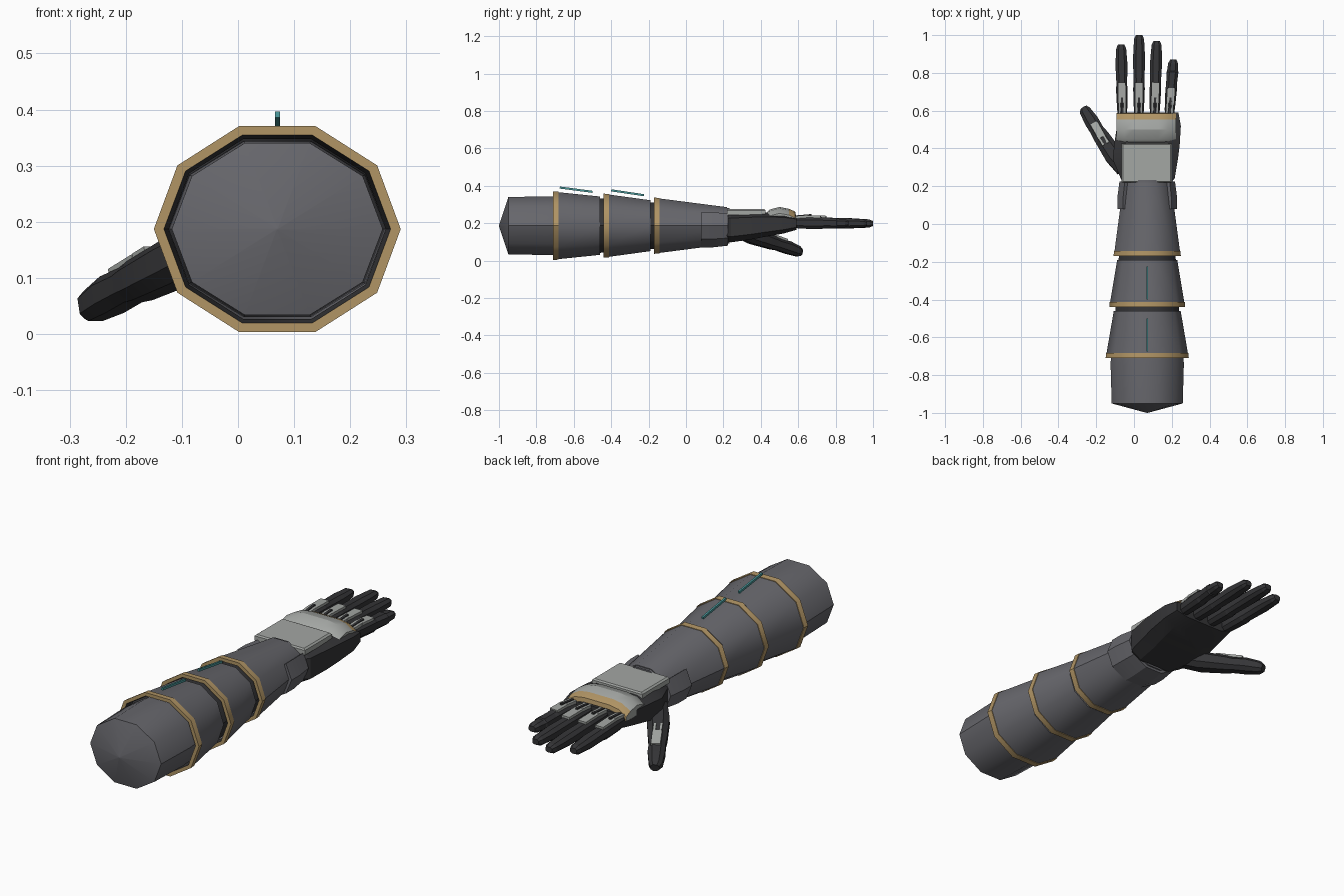
import bpy, bmesh, math
from mathutils import Vector

if "Cube" in bpy.data.objects:
    bpy.data.objects.remove(bpy.data.objects["Cube"])


def material(name, r, g, b):
    m = bpy.data.materials.new(name)
    m.use_nodes = True
    m.diffuse_color = (r, g, b, 1)
    m.node_tree.nodes["Principled BSDF"].inputs["Base Color"].default_value = (r, g, b, 1)
    return m


GREY = material("armour grey", 0.135, 0.135, 0.15)
DARK = material("hand charcoal", 0.035, 0.035, 0.038)
GOLD = material("trim gold", 0.44, 0.30, 0.13)
LIGHT = material("plate light grey", 0.37, 0.385, 0.37)
TEAL = material("strip teal", 0.07, 0.32, 0.33)

AXIS_X, AXIS_Z = 0.07, 0.187
X, Z = Vector((1, 0, 0)), Vector((0, 0, 1))


def loft(name, rings, mats, rule=None, smooth=20, caps=True):
    """Skin a list of equal-length point rings; rule(band, face) picks the material slot."""
    bm = bmesh.new()
    loops = [[bm.verts.new(p) for p in ring] for ring in rings]
    n = len(loops[0])
    for band, (a, b) in enumerate(zip(loops, loops[1:])):
        for i in range(n):
            j = (i + 1) % n
            f = bm.faces.new((a[i], a[j], b[j], b[i]))
            f.material_index = rule(band, f) if rule else 0
    if caps:
        for k, loop in ((0, loops[0]), (len(loops) - 2, loops[-1])):
            f = bm.faces.new(loop)
            f.material_index = rule(k, f) if rule else 0
    bmesh.ops.recalc_face_normals(bm, faces=bm.faces)
    mesh = bpy.data.meshes.new(name)
    bm.to_mesh(mesh)
    bm.free()
    for m in mats:
        mesh.materials.append(m)
    obj = bpy.data.objects.new(name, mesh)
    bpy.context.collection.objects.link(obj)
    bpy.ops.object.select_all(action="DESELECT")
    obj.select_set(True)
    bpy.context.view_layer.objects.active = obj
    bpy.ops.object.shade_smooth_by_angle(angle=math.radians(smooth))
    return obj


def decagon(y, rx, rz):
    return [(AXIS_X + rx * math.cos(k * math.pi / 5), y, AXIS_Z + rz * math.sin(k * math.pi / 5))
            for k in range(10)]


def octagon(c, w, h, side=X, up=Z, cut=0.5):
    """Chamfered rectangle of half width w and half height h."""
    corners = [(1, -cut), (1, cut), (cut, 1), (-cut, 1), (-1, cut), (-1, -cut), (-cut, -1), (cut, -1)]
    return [Vector(c) + side * (w * u) + up * (h * v) for u, v in corners]


def slab(name, a, b, w, t, mat, up=Z):
    """Thin bar from a to b."""
    a, b = Vector(a), Vector(b)
    side = (b - a).cross(up).normalized()
    nor = side.cross(b - a).normalized()
    ring = lambda p: [p + side * (w / 2 * u) + nor * (t / 2 * v)
                      for u, v in ((1, -1), (1, 1), (-1, 1), (-1, -1))]
    return loft(name, [ring(a), ring(b)], [mat])


# Upper arm with a shallow pointed end, and the inner sleeve running to the wrist
loft("upper_arm", [decagon(-1.0, 0.002, 0.002), decagon(-0.95, 0.188, 0.161),
                   decagon(-0.74, 0.194, 0.165), decagon(-0.68, 0.19, 0.163)], [GREY], smooth=40)
loft("inner_sleeve", [decagon(-0.7, 0.18, 0.155), decagon(-0.44, 0.168, 0.152),
                      decagon(-0.17, 0.15, 0.13), decagon(0.1, 0.12, 0.09)], [DARK], smooth=40)


# Overlapping forearm shells, each flared at its gold rim
def shell(name, y0, y1, front, back):
    (rx, rz), (bx, bz) = front, back
    rings = [decagon(y0 + 0.04, rx - 0.026, rz - 0.024), decagon(y0, rx - 0.018, rz - 0.017),
             decagon(y0, rx, rz), decagon(y0 + 0.028, rx - 0.002, rz - 0.002),
             decagon(y0 + 0.028, rx - 0.005, rz - 0.005), decagon(y1, bx, bz),
             decagon(y1, bx - 0.015, bz - 0.015)]
    slots = (2, 1, 1, 1, 0, 0)
    loft(name, rings, [GREY, GOLD, DARK], lambda k, f: slots[k], smooth=40, caps=False)


shell("forearm_shell_rear", -0.71, -0.46, (0.22, 0.193), (0.177, 0.164))
shell("forearm_shell_middle", -0.44, -0.19, (0.201, 0.18), (0.159, 0.143))
shell("forearm_shell_front", -0.17, 0.22, (0.178, 0.158), (0.125, 0.104))


# Wrist cuff: side and underside plates, leaving the top open
def cuff_ring(y, rx, rz, inner):
    angles = [math.radians(a) for a in (36, 0, -36, -72, -108, -144, -180, -216)]
    ring = [(AXIS_X + rx * math.cos(a), y, AXIS_Z + rz * math.sin(a)) for a in angles]
    back = [(AXIS_X + (rx - inner) * math.cos(a), y, AXIS_Z + (rz - inner) * math.sin(a))
            for a in reversed(angles)]
    return ring + back


loft("wrist_cuff", [cuff_ring(0.08, 0.158, 0.122, 0.03), cuff_ring(0.14, 0.158, 0.122, 0.035),
                    cuff_ring(0.225, 0.147, 0.112, 0.04)], [GREY], smooth=15)
loft("wrist_core", [decagon(0.18, 0.122, 0.1), decagon(0.232, 0.122, 0.1)], [GREY], smooth=40)

# Teal light strips floating above the shells
for name, a, b in (("light_strip_rear", (-0.675, 0.391), (-0.5, 0.368)),
                   ("light_strip_front", (-0.40, 0.376), (-0.225, 0.35))):
    slab(name, (AXIS_X, *a), (AXIS_X, *b), 0.009, 0.011, TEAL)

# Palm: (y, left edge, right edge, bottom, top)
palm = [(0.19, -0.03, 0.17, 0.11, 0.25), (0.24, -0.07, 0.215, 0.098, 0.258),
        (0.34, -0.112, 0.232, 0.112, 0.26), (0.42, -0.105, 0.242, 0.127, 0.258),
        (0.52, -0.09, 0.248, 0.145, 0.252), (0.59, -0.085, 0.235, 0.165, 0.236)]
loft("palm", [octagon(((l + r) / 2, y, (b + t) / 2), (r - l) / 2, (t - b) / 2, cut=0.62)
              for y, l, r, b, t in palm], [DARK], smooth=15)

# Back-of-hand plate with sloped edges
loft("hand_back_plate", [[(-0.066, y0, z), (0.2, y0, z), (0.2, 0.425, z), (-0.066, 0.425, z)]
                         if z < 0.27 else
                         [(-0.058, y0, z), (0.192, y0, z), (0.192, 0.42, z), (-0.058, 0.42, z)]
                         for y0, z in ((0.22, 0.245), (0.22, 0.268), (0.225, 0.275))], [LIGHT])

# Knuckle guard: arched profile swept across the hand, gold at its leading edge
guard = [(0.435, 0.262), (0.45, 0.274), (0.5, 0.287), (0.552, 0.277), (0.584, 0.262),
         (0.588, 0.242), (0.56, 0.238), (0.435, 0.246)]
loft("knuckle_guard", [[(x, y, z - drop) for y, z in guard]
                       for x, drop in ((-0.092, 0.034), (-0.05, 0.008), (0.0, 0), (0.13, 0),
                                       (0.18, 0.008), (0.222, 0.034))],
     [LIGHT, GOLD], lambda k, f: int(f.calc_center_median().y > 0.551 and len(f.verts) == 4), smooth=25)


# Fingers: faceted segments with a joint step and pale knuckle linkages on top
def finger(name, x0, x1, tip):
    steps = [(0.56, 0.022, 0.025), (0.61, 0.027, 0.031), (0.72, 0.031, 0.033), (0.735, 0.028, 0.029),
             (0.5 * (0.74 + tip), 0.032, 0.028), (tip - 0.06, 0.029, 0.024),
             (tip - 0.02, 0.026, 0.022), (tip, 0.017, 0.013)]
    at = lambda y: x0 + (x1 - x0) * (y - 0.56) / (tip - 0.56)
    loft(name, [octagon((at(y), y, 0.203 - 0.01 * (y - 0.56)), w, h) for y, w, h in steps],
         [DARK], smooth=15)
    end = min(0.75, tip - 0.15)
    slab(name + "_plate", (at(0.65), 0.64, 0.237), (at(end), end, 0.234), 0.042, 0.012, LIGHT)
    for s in (-1, 1):
        slab(name + "_prong", (at(0.58) + s * 0.014, 0.585, 0.232),
             (at(0.64) + s * 0.014, 0.65, 0.237), 0.012, 0.014, LIGHT)
    slab(name + "_hinge", (at(0.58), 0.575, 0.232), (at(0.67), 0.67, 0.24), 0.012, 0.018, DARK)


finger("index_finger", -0.062, -0.068, 0.95)
finger("middle_finger", 0.026, 0.027, 1.0)
finger("ring_finger", 0.109, 0.12, 0.968)
finger("little_finger", 0.186, 0.208, 0.87)

# Thumb, angled outward and down
thumb_dir = Vector((-0.45, 0.8, -0.28)).normalized()
thumb_side = thumb_dir.cross(Z).normalized()
thumb_up = thumb_side.cross(thumb_dir).normalized()
path = [((-0.05, 0.29, 0.16), 0.045, 0.04), ((-0.105, 0.36, 0.13), 0.05, 0.042),
        ((-0.175, 0.465, 0.095), 0.042, 0.036), ((-0.192, 0.49, 0.087), 0.037, 0.032),
        ((-0.225, 0.545, 0.07), 0.038, 0.034), ((-0.258, 0.598, 0.05), 0.03, 0.028),
        ((-0.266, 0.615, 0.043), 0.019, 0.018)]
loft("thumb", [octagon(p, w, h, thumb_side, thumb_up) for p, w, h in path], [DARK], smooth=15)
root = Vector((-0.165, 0.45, 0.1)) + thumb_up * 0.038
slab("thumb_plate", root, root + thumb_dir * 0.09, 0.042, 0.012, LIGHT, thumb_up)
for s in (-1, 1):
    p = root + thumb_side * (s * 0.014)
    slab("thumb_prong", p - thumb_dir * 0.045, p, 0.012, 0.014, LIGHT, thumb_up)
